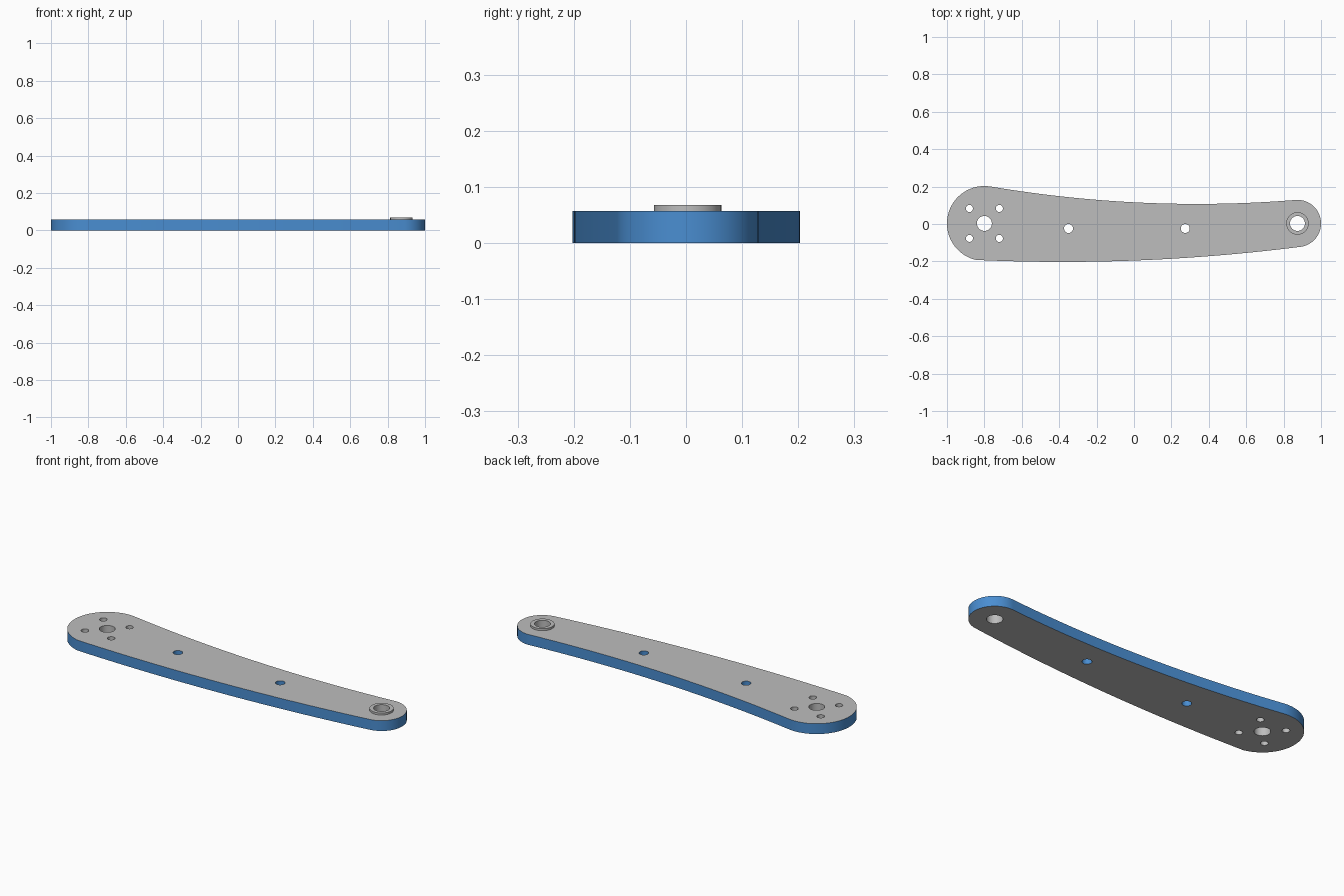
import bpy, bmesh, math
from mathutils import Vector

if "Cube" in bpy.data.objects:
    bpy.data.objects.remove(bpy.data.objects["Cube"])


def material(name, rgb):
    m = bpy.data.materials.new(name)
    m.diffuse_color = (*rgb, 1.0)
    m.use_nodes = True
    m.node_tree.nodes["Principled BSDF"].inputs["Base Color"].default_value = m.diffuse_color
    return m


GREY = material("machined grey", (0.51, 0.51, 0.51))
BLUE = material("anodised blue", (0.068, 0.27, 0.64))


def circle(cx, cy, r, n=48):
    return [(cx + r * math.cos(2 * math.pi * i / n),
             cy + r * math.sin(2 * math.pi * i / n)) for i in range(n)]


def end_arc(c, r, start, finish, n=40):
    """Counter-clockwise arc about c, between two points."""
    a0 = math.atan2(start[1] - c[1], start[0] - c[0])
    a1 = math.atan2(finish[1] - c[1], finish[0] - c[0])
    if a1 <= a0:
        a1 += 2 * math.pi
    return [(c[0] + r * math.cos(a0 + (a1 - a0) * i / n),
             c[1] + r * math.sin(a0 + (a1 - a0) * i / n)) for i in range(n + 1)]


def bow(a, mid, b, n=32):
    """Gentle curve through three points, without its two end points."""
    pts = []
    for i in range(1, n):
        x = a[0] + (b[0] - a[0]) * i / n
        y = 0.0
        for p, q, s in ((a, mid, b), (mid, a, b), (b, a, mid)):
            y += p[1] * (x - q[0]) * (x - s[0]) / ((p[0] - q[0]) * (p[0] - s[0]))
        pts.append((x, y))
    return pts


def extruded(name, loops, z0, z1):
    """Solid between z0 and z1: loops is a list of (points, wall material index)."""
    bm = bmesh.new()
    cap_edges = {z0: [], z1: []}
    for pts, mat in loops:
        rings = []
        n = len(pts)
        for z in (z0, z1):
            ring = [bm.verts.new((x, y, z)) for x, y in pts]
            cap_edges[z] += [bm.edges.new((ring[i], ring[(i + 1) % n])) for i in range(n)]
            rings.append(ring)
        lo, hi = rings
        for i in range(n):
            j = (i + 1) % n
            f = bm.faces.new((lo[i], lo[j], hi[j], hi[i]))
            f.material_index = mat
            f.smooth = True
    # flat grey caps with the holes left open
    for z, sign in ((z0, -1), (z1, 1)):
        bmesh.ops.triangle_fill(bm, use_beauty=True, use_dissolve=False,
                                edges=cap_edges[z], normal=Vector((0, 0, sign)))
    bmesh.ops.recalc_face_normals(bm, faces=bm.faces[:])
    me = bpy.data.meshes.new(name)
    bm.to_mesh(me)
    bm.free()
    me.materials.append(GREY)
    me.materials.append(BLUE)
    ob = bpy.data.objects.new(name, me)
    bpy.context.collection.objects.link(ob)
    bpy.ops.object.select_all(action='DESELECT')
    ob.select_set(True)
    bpy.context.view_layer.objects.active = ob
    bpy.ops.object.shade_smooth_by_angle(angle=math.radians(30))
    return ob


# Arm outline: two rounded ends joined by bowed edges
BIG, SMALL = (-0.80, 0.003), (0.874, 0.003)
THICK = 0.057
small_end = end_arc(SMALL, 0.126, (0.89, -0.122), (0.86, 0.128))
big_end = end_arc(BIG, 0.20, (-0.768, 0.2), (-0.845, -0.192))
outline = (small_end
           + bow(small_end[-1], (0.0, 0.116), big_end[0])
           + big_end
           + bow(big_end[-1], (-0.2, -0.201), small_end[0]))

# Holes: grey bores and bolt circle, blue weight holes
loops = [(outline, 1), (circle(*BIG, 0.04), 0), (circle(*SMALL, 0.04), 0)]
for sx in (-1, 1):
    for sy in (-1, 1):
        loops.append((circle(BIG[0] + 0.08 * sx, BIG[1] + 0.08 * sy, 0.019, 32), 0))
for x in (-0.35, 0.274):
    loops.append((circle(x, -0.024, 0.024, 32), 1))
extruded("arm_plate", loops, 0.0, THICK)

# Raised collar round the small-end bore
extruded("pivot_collar", [(circle(*SMALL, 0.06), 0), (circle(*SMALL, 0.04), 0)], THICK, 0.068)
